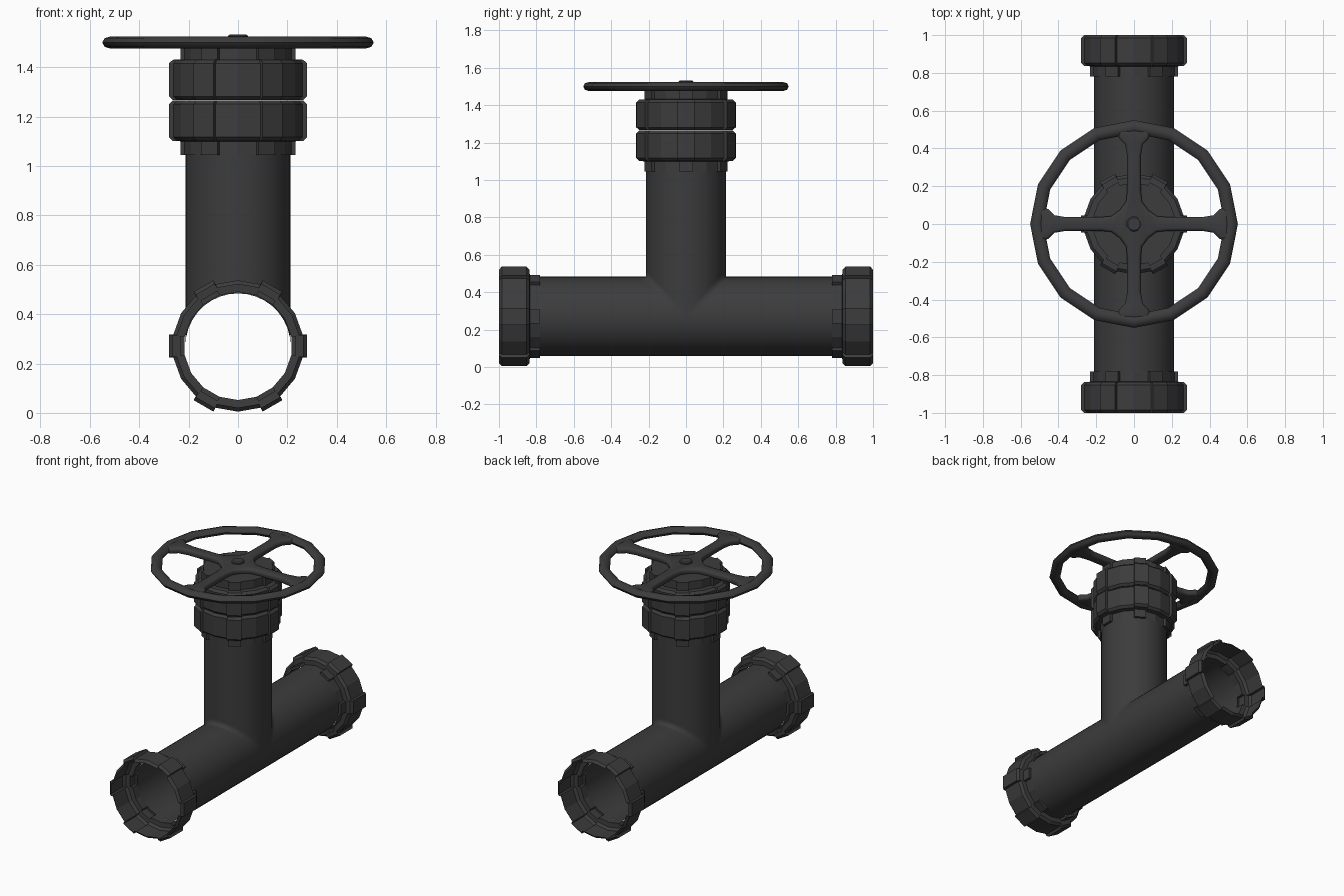
import bpy, bmesh
from math import sin, cos, pi, radians
from mathutils import Matrix, Vector

if "Cube" in bpy.data.objects:
    bpy.data.objects.remove(bpy.data.objects["Cube"])

ZC = 0.271     # height of the horizontal pipe axis
R = 0.213      # pipe radius
mat = bpy.data.materials.new("dark_iron")
mat.diffuse_color = (0.045, 0.045, 0.045, 1)
mat.use_nodes = True
mat.node_tree.nodes["Principled BSDF"].inputs["Base Color"].default_value = mat.diffuse_color


def finish(bm, name, angle=None):
    bmesh.ops.remove_doubles(bm, verts=bm.verts, dist=1e-4)
    bmesh.ops.recalc_face_normals(bm, faces=bm.faces)
    me = bpy.data.meshes.new(name)
    bm.to_mesh(me)
    bm.free()
    me.materials.append(mat)
    ob = bpy.data.objects.new(name, me)
    bpy.context.collection.objects.link(ob)
    if angle:
        bpy.ops.object.select_all(action='DESELECT')
        ob.select_set(True)
        bpy.context.view_layer.objects.active = ob
        bpy.ops.object.shade_smooth_by_angle(angle=radians(angle))
    return ob


def loft(bm, rings):
    """Skin closed rings of points in order."""
    rows = [[bm.verts.new(p) for p in ring] for ring in rings]
    n = len(rows[0])
    for a, b in zip(rows, rows[1:]):
        for i in range(n):
            j = (i + 1) % n
            bm.faces.new((a[i], a[j], b[j], b[i]))
    return rows


# Tee pipe: two mitred horizontal halves and a mitred riser
bm = bmesh.new()
N = 36
circle = [(R * cos(2 * pi * i / N), R * sin(2 * pi * i / N)) for i in range(N)]
for s in (-1, 1):
    loft(bm, [[(x, s * (max(0, h) + d if d < 1 else 0.79), ZC + h) for x, h in circle]
              for d in (0, 0.03, 1)])
loft(bm, [[(x, y, ZC + abs(y) + d if d < 0.5 else 1.06) for x, y in circle]
          for d in (0, 0.03, 1)])
finish(bm, "tee_pipe", 100)

# Collars: 18-sided shells with six raised lugs that run on as small tabs
PROFILE = [(0.219, 0), (0.219, 0.055), (0.25, 0.057), (0.266, 0.072),
           (0.266, 0.205), (0.25, 0.22)]


def collar(name, matrix, capped=False):
    bm = bmesh.new()
    cols, tabs, inner = [], [], []

    def column(deg, lug_dir=None):
        a = radians(deg)
        off = Vector((0, 0, 0))
        if lug_dir is not None:
            off = Vector((cos(radians(lug_dir)), sin(radians(lug_dir)), 0)) * 0.018
        col = [bm.verts.new(matrix @ (Vector((r * cos(a), r * sin(a), h)) + off))
               for r, h in PROFILE]
        cols.append(col)
        return col

    for c in range(0, 360, 60):
        group = [column(c - 10), column(c - 10, c), column(c + 10, c), column(c + 10)]
        mid = column(c + 30)
        tabs.append([g[0] for g in group])
        inner += [group[0][0], group[3][0], mid[0]]
    for a, b in zip(cols, cols[1:] + cols[:1]):
        for i in range(len(PROFILE) - 1):
            bm.faces.new((a[i], b[i], b[i + 1], a[i + 1]))
    for t in tabs:
        bm.faces.new(t)
    if capped:
        bm.faces.new(inner)
    finish(bm, name)


for name, s in (("front_collar", -1), ("back_collar", 1)):
    collar(name, Matrix.Translation((0, s * 0.78, ZC)) @ Matrix.Rotation(-s * pi / 2, 4, 'X'))
collar("riser_collar", Matrix.Translation((0, 0, 1.045)))
collar("bonnet_collar", Matrix.Translation((0, 0, 1.487)) @ Matrix.Rotation(pi, 4, 'X'), True)

# Handwheel rim: 16-sided with an oval section
bm = bmesh.new()
rings = []
for i in range(16):
    a = 2 * pi * i / 16
    rings.append([((0.515 + 0.035 * cos(t)) * cos(a), (0.515 + 0.035 * cos(t)) * sin(a),
                   1.5 + 0.025 * sin(t)) for t in (2 * pi * k / 8 for k in range(8))])
loft(bm, rings + rings[:1])
finish(bm, "handwheel_rim", 50)

# Handwheel spokes: a flared cross with rounded edges
bm = bmesh.new()
half = [(0.12, 0.042), (0.18, 0.036), (0.36, 0.036), (0.42, 0.046), (0.455, 0.08), (0.5, 0.085)]
arm = [(r, -w) for r, w in half] + [(r, w) for r, w in half[::-1]] + [(0.075, 0.075)]
outline = []
for k in range(4):
    c, s = (1, 0, -1, 0)[k], (0, 1, 0, -1)[k]
    outline += [(x * c - y * s, x * s + y * c, 1.479) for x, y in arm]
face = bm.faces.new([bm.verts.new(p) for p in outline])
top = bmesh.ops.extrude_face_region(bm, geom=[face], use_keep_orig=True)["geom"]
bmesh.ops.translate(bm, verts=[g for g in top if isinstance(g, bmesh.types.BMVert)],
                    vec=(0, 0, 0.042))
edges = [e for e in bm.edges if abs(e.verts[0].co.z - e.verts[1].co.z) < 1e-5]
bmesh.ops.bevel(bm, geom=edges, offset=0.014, segments=2, affect='EDGES', profile=0.5)
finish(bm, "handwheel_spokes", 50)

# Stem through the hub
bm = bmesh.new()
rows = loft(bm, [[(r * cos(2 * pi * i / 16), r * sin(2 * pi * i / 16), z) for i in range(16)]
                 for r, z in ((0.04, 1.46), (0.04, 1.527), (0.033, 1.533))])
bm.faces.new(rows[-1])
finish(bm, "stem", 40)
